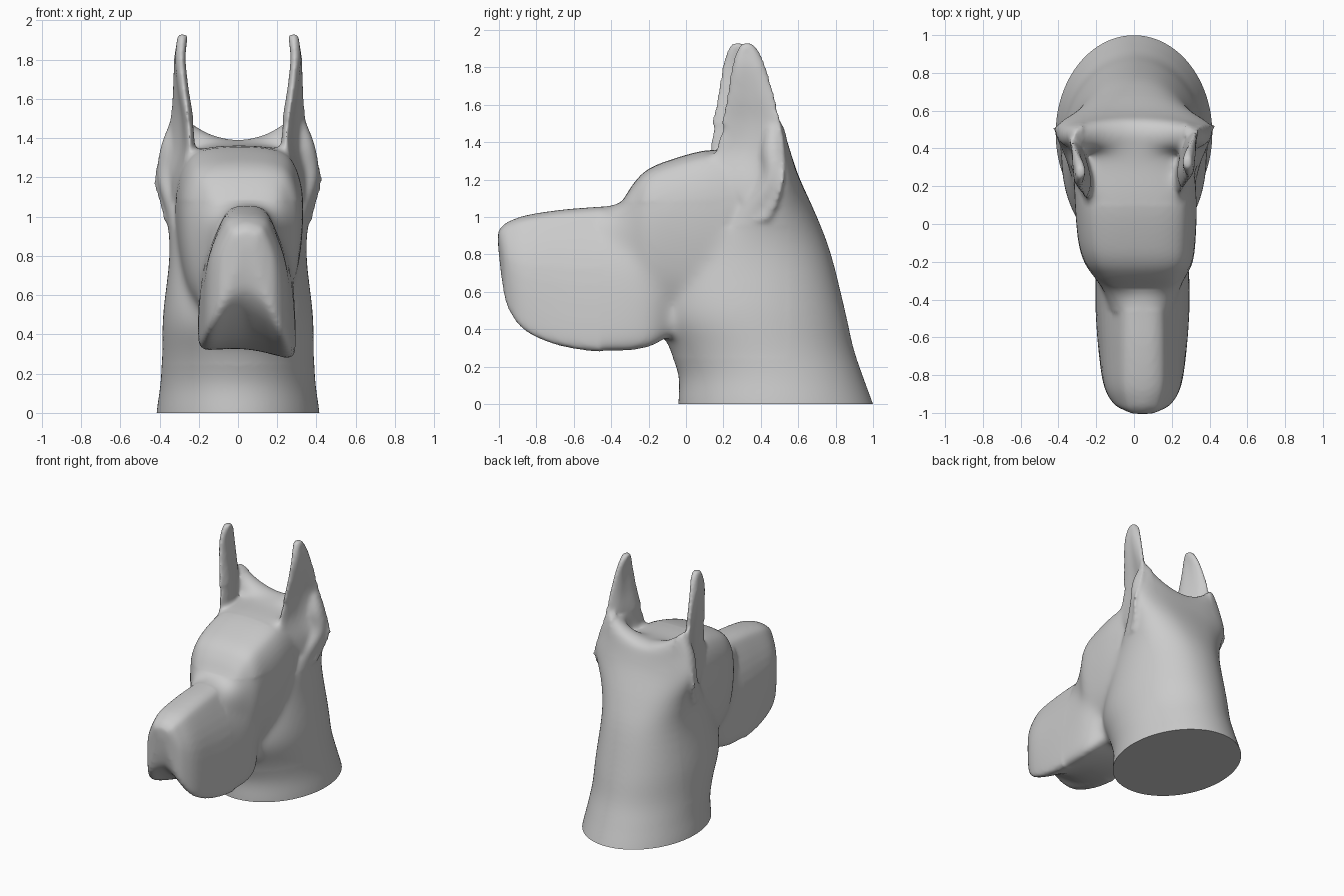
import bpy, bmesh, math
from mathutils import Vector

if "Cube" in bpy.data.objects:
    bpy.data.objects.remove(bpy.data.objects["Cube"])


def spline(pts, n, closed):
    """Catmull-Rom resampling with n steps per span."""
    m, out = len(pts), []
    for i in range(m if closed else m - 1):
        if closed:
            a, b, c, d = (pts[(i + k) % m] for k in (-1, 0, 1, 2))
        else:
            a, b, c, d = (pts[min(max(i + k, 0), m - 1)] for k in (-1, 0, 1, 2))
        for s in range(n):
            t = s / n
            out.append(0.5 * (2 * b + (c - a) * t + (2 * a - 5 * b + 4 * c - d) * t * t
                              + (3 * b - a - 3 * c + d) * t ** 3))
    if not closed:
        out.append(pts[-1].copy())
    return out


def loft(bm, rings, n=4):
    """Closed smooth skin through rings with equal point counts."""
    rings = [spline([Vector(p) for p in r], n, True) for r in rings]
    rows = list(zip(*[spline(list(col), n, False) for col in zip(*rings)]))
    vs = [[bm.verts.new(p) for p in r] for r in rows]
    k = len(vs[0])
    for a, b in zip(vs, vs[1:]):
        for i in range(k):
            j = (i + 1) % k
            bm.faces.new((a[i], a[j], b[j], b[i]))
    bm.faces.new(vs[0][::-1])
    bm.faces.new(vs[-1])


def mirror_ring(half, y, cx=0.0):
    """Half profile (x, z) from top centre to bottom centre -> full ring at y."""
    full = half + [(-x, z) for x, z in half[-2:0:-1]]
    return [(x + cx, y, z) for x, z in full]


bm = bmesh.new()

# neck and nape: z, front y, back y, half width, squareness, saddle lift at the sides
neck = [(-.15, -.04, 1.05, .425, 2, 0), (0, -.04, 1.0, .415, 2, 0), (.15, -.04, .945, .395, 2, 0),
        (.3, -.09, .895, .387, 2, 0), (.5, -.16, .85, .383, 2.1, 0), (.8, -.06, .775, .35, 2.2, 0),
        (1.0, .13, .70, .365, 2.3, 0), (1.2, .35, .61, .412, 2.5, 0), (1.31, .37, .57, .39, 2.7, .06),
        (1.375, .40, .545, .325, 2.7, .15), (1.385, .47, .475, .31, 2.7, .15)]
rings = []
for z, y0, y1, w, e, lift in neck:
    ring = []
    for i in range(20):
        a = math.tau * i / 20
        c, s = math.cos(a), math.sin(a)
        x = math.copysign(abs(c) ** (2 / e), c) * w
        ring.append((x, (y0 + y1) / 2 + math.copysign(abs(s) ** (2 / e), s) * (y1 - y0) / 2,
                     z + lift * (x / w) ** 2))
    rings.append(ring)
loft(bm, rings)

# skull and cheeks: y, top, bottom, half width, centre x
shape = [(0, 1), (.55, .985), (.84, .92), (1, .74), (.97, .45), (.8, .2), (.4, .03), (0, 0)]
skull = [(-.46, 1.02, .62, .16, .04), (-.36, 1.065, .55, .195, .04), (-.28, 1.18, .48, .24, .03),
         (-.21, 1.25, .45, .285, .025), (-.1, 1.3, .42, .308, .015), (.1, 1.355, .4, .32, .01),
         (.3, 1.365, .4, .315, 0), (.48, 1.375, .5, .29, 0), (.55, 1.25, .65, .2, 0)]
loft(bm, [mirror_ring([(x * w, zb + (zt - zb) * u) for x, u in shape], y, cx)
          for y, zt, zb, w, cx in skull])

# muzzle with hanging lips: y, top, top/mid/lip half widths, lip z, centre underside z
muzzle = [(-1.005, .925, .04, .05, .03, .85, .85), (-.985, .95, .08, .10, .085, .67, .70),
          (-.95, .975, .10, .15, .15, .52, .60), (-.85, 1.01, .125, .195, .205, .40, .50),
          (-.65, 1.04, .13, .21, .235, .325, .38), (-.4, 1.06, .13, .22, .25, .30, .325),
          (-.2, 1.09, .14, .225, .24, .32, .34), (-.08, 1.05, .14, .2, .18, .38, .40),
          (.1, .9, .1, .14, .1, .5, .5)]
rings = []
for y, zt, wt, wm, wb, zc, zb in muzzle:
    h = zt - zc
    half = [(0, zt), (wt * .6, zt - .012), (wt, zt - .1 * h), (wm, zt - .42 * h),
            (wb, zc + .12 * h), (wb * .88, zc), (wb * .4, (zc + zb * 2) / 3), (0, zb)]
    rings.append([(x, yy, z - .1 * (x - .045) * min(1, (zt - z) / h))
                  for x, yy, z in mirror_ring(half, y, .045)])
loft(bm, rings)

# ears: z, front x, front y, back x, back y, cupping
ear = [(.98, .33, .34, .36, .45, 0), (1.1, .32, .28, .41, .50, .035), (1.2, .30, .22, .43, .525, .05),
       (1.35, .25, .14, .385, .535, .05), (1.5, .257, .185, .345, .51, .035),
       (1.65, .275, .215, .325, .475, .015), (1.8, .288, .242, .303, .43, 0),
       (1.89, .285, .27, .285, .39, 0), (1.93, .283, .30, .283, .35, 0)]
for side in (1, -1):
    rings = []
    for z, xf, yf, xb, yb, cup in ear:
        f, b = Vector((xf, yf, z)), Vector((xb, yb, z))
        inward = Vector((-(yb - yf), xb - xf, 0)).normalized()
        ring = [f]
        for t, off in ((.2, .7), (.5, 1), (.8, .7)):
            ring.append(f.lerp(b, t) + inward * (cup * off + .024))
        ring.append(b)
        for t, off in ((.8, .7), (.5, 1), (.2, .7)):
            ring.append(f.lerp(b, t) + inward * (cup * off - .026))
        shift = 0 if side > 0 else -.05 * min(1, max(0, z - 1.15) / .3)
        rings.append([(side * p.x, p.y + shift, p.z) for p in ring])
    loft(bm, rings)

bmesh.ops.recalc_face_normals(bm, faces=bm.faces)
me = bpy.data.meshes.new("dog_head")
bm.to_mesh(me)
bm.free()
head = bpy.data.objects.new("dog_head", me)
bpy.context.collection.objects.link(head)

# fuse all parts into one soft skin
rm = head.modifiers.new("fuse", "REMESH")
rm.mode, rm.voxel_size = "VOXEL", .013
sm = head.modifiers.new("soften", "SMOOTH")
sm.factor, sm.iterations = .5, 10
fused = bpy.data.meshes.new_from_object(
    head.evaluated_get(bpy.context.evaluated_depsgraph_get()))
head.modifiers.clear()
bm = bmesh.new()
bm.from_mesh(fused)

# blend the seams between muzzle, cheeks, throat and nape
seams = [v for v in bm.verts
         if (-.46 < v.co.y < .55 and .25 < v.co.z < (1.08 if v.co.y < .2 else .95))
         or (abs(v.co.x) < .27 and .1 < v.co.y < .6 and 1.25 < v.co.z < 1.5)]
for _ in range(40):
    bmesh.ops.smooth_vert(bm, verts=seams, factor=.5,
                          use_axis_x=True, use_axis_y=True, use_axis_z=True)

# flat cut at the base of the neck
bmesh.ops.bisect_plane(bm, geom=bm.verts[:] + bm.edges[:] + bm.faces[:],
                       plane_co=(0, 0, 0), plane_no=(0, 0, 1), clear_inner=True)
bmesh.ops.holes_fill(bm, edges=[e for e in bm.edges if e.is_boundary], sides=0)
bmesh.ops.recalc_face_normals(bm, faces=bm.faces)
bm.to_mesh(fused)
bm.free()
head.data = fused
bpy.context.view_layer.objects.active = head
head.select_set(True)
bpy.ops.object.shade_smooth_by_angle(angle=math.radians(60))
